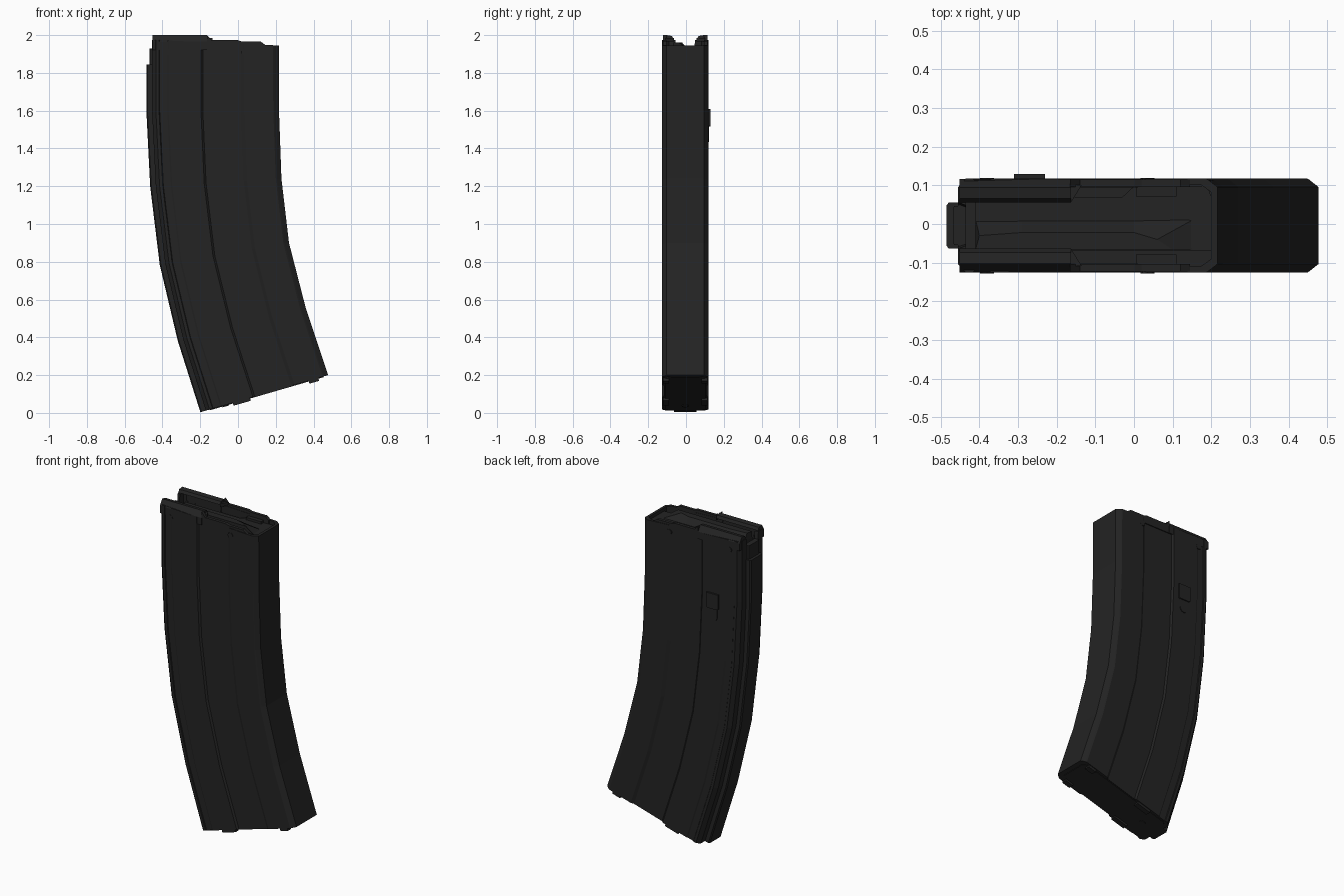
import bpy, bmesh, math
from mathutils import Vector

if "Cube" in bpy.data.objects:
    bpy.data.objects.remove(bpy.data.objects["Cube"])

YC = -0.004   # body centre in y
H = 0.122     # body half thickness
# stations bottom to top: back edge (x, z) and front edge (x, z)
STATIONS = [((-0.17, 0.012), (0.477, 0.2)), ((-0.29, 0.39), (0.36, 0.55)),
            ((-0.385, 0.79), (0.27, 0.9)), ((-0.435, 1.2), (0.23, 1.24)),
            ((-0.455, 1.6), (0.217, 1.6)), ((-0.455, 1.975), (0.216, 1.945))]

mat = bpy.data.materials.new("black_metal")
mat.diffuse_color = (0.017, 0.017, 0.017, 1)
mat.use_nodes = True
mat.node_tree.nodes["Principled BSDF"].inputs["Base Color"].default_value = mat.diffuse_color


def finish(name, bm):
    bmesh.ops.recalc_face_normals(bm, faces=bm.faces[:])
    me = bpy.data.meshes.new(name)
    bm.to_mesh(me)
    bm.free()
    me.materials.append(mat)
    ob = bpy.data.objects.new(name, me)
    bpy.context.collection.objects.link(ob)
    return ob


def loft(name, rings):
    bm = bmesh.new()
    loops = [[bm.verts.new(p) for p in r] for r in rings]
    n = len(loops[0])
    for a, b in zip(loops, loops[1:]):
        for i in range(n):
            bm.faces.new((a[i], a[(i + 1) % n], b[(i + 1) % n], b[i]))
    bm.faces.new(loops[0])
    bm.faces.new(loops[-1])
    return finish(name, bm)


def prism(name, pts, axis, lo, hi):
    """Extrude a 2D outline along x (yz outline), y (xz) or z (xy)."""
    def put(p, v):
        return {'x': (v, p[0], p[1]), 'y': (p[0], v, p[1]), 'z': (p[0], p[1], v)}[axis]
    return loft(name, [[put(p, lo) for p in pts], [put(p, hi) for p in pts]])


def rect(a0, a1, b0, b1):
    return [(a0, b0), (a1, b0), (a1, b1), (a0, b1)]


def at(st, f, y, dz=0.0):
    (lx, lz), (rx, rz) = st
    return Vector((lx + (rx - lx) * f, YC + y, lz + (rz - lz) * f + dz))


# curved body: cross-section with chamfered corners and a sunken side channel
half = [(0, 0.055), (0, 0.06), (0, 0.1), (0.03, H), (0.055, H), (0.06, H - 0.004),
        (0.12, H - 0.004), (0.13, H), (0.385, H), (0.4, H - 0.009), (0.70, H - 0.009),
        (0.725, H), (0.955, H), (0.965, H - 0.004), (1, 0.1)]
section = half + [(f, -y) for f, y in reversed(half)]


def notch(f, y):   # back wall is cut low between the lips
    return -0.045 if f == 0 and abs(y) < 0.057 else 0.0


rings = [[at(s, f, y) for f, y in section] for s in STATIONS[:-1]]
top = STATIONS[-1]
rings.append([at(top, f, y, notch(f, y)) for f, y in section])
rings.append([at(top, 0.03 + 0.945 * f, y * 0.87, notch(f, y)) for f, y in section])
rings.append([at(top, 0.03 + 0.945 * f, y * 0.87, -0.12) for f, y in section])
loft("magazine_body", rings)


# back spine, in two steps
def spine(name, depth, w, z_top):
    sts = STATIONS[:-1] + [((-0.455, z_top), (0.216, z_top))]
    sec = [(0.01, -w), (-depth * 0.8, -w), (-depth, -w + 0.008),
           (-depth, w - 0.008), (-depth * 0.8, w), (0.01, w)]
    loft(name, [[at(s, f, y) for f, y in sec] for s in sts])


spine("back_spine", 0.045, 0.06, 1.845)
spine("back_spine_upper", 0.02, 0.05, 1.93)

# feed lips and the lower side walls ahead of them
lip = [(0.1, 1.92), (0.121, 1.92), (0.121, 1.965), (0.098, 2.0), (0.07, 1.995),
       (0.06, 1.978), (0.09, 1.975), (0.1, 1.96)]
wall = [(-0.165, 1.92), (-0.165, 2.0), (-0.14, 1.973), (0.0, 1.973), (0.02, 1.966),
        (0.12, 1.966), (0.145, 1.948), (0.145, 1.92)]
for side, s in (("left", -1), ("right", 1)):
    prism("feed_lip_" + side, [(YC + s * y, z) for y, z in lip], 'x', -0.452, -0.163)
    prism("lip_wall_" + side, wall, 'y', YC + s * 0.1, YC + s * 0.119)
    # tapered end of the lip
    prism("lip_end_" + side, [(-0.163, YC + s * 0.06), (-0.135, YC + s * 0.105),
                              (-0.163, YC + s * 0.105)], 'z', 1.965, 1.985)
    # small guide tab near the front
    prism("guide_tab_" + side, rect(0.005, 0.11, YC + s * 0.075, YC + s * 0.106),
          'z', 1.925, 1.94)
    # dimples under the rim
    for i, x in enumerate((-0.38, 0.035)):
        disc = [(x + 0.018 * math.cos(a * math.pi / 4), 1.91 + 0.018 * math.sin(a * math.pi / 4))
                for a in range(8)]
        prism(f"dimple_{side}_{i}", disc, 'y', YC + s * 0.1, YC + s * 0.1235)

# follower: deck with an offset ridge
prism("follower_deck", [(-0.41, -0.07), (0.2, -0.07), (0.2, 0.07), (0.19, 0.098),
                        (0.0, 0.098), (-0.03, 0.07), (-0.41, 0.07)], 'z', 1.84, 1.925)
ridge_low = [(-0.41, -0.066), (0.16, -0.066), (0.16, 0.015), (0.0, 0.012), (-0.29, 0.012), (-0.41, 0.012)]
ridge_high = [(-0.41, -0.066), (0.1, -0.066), (0.06, -0.04), (0.0, -0.022), (-0.29, -0.022), (-0.40, -0.03)]
loft("follower_ridge", [[(x, y, 1.92) for x, y in ridge_low],
                        [(x, y, 1.962) for x, y in ridge_high]])

# catch block on the back side, with a rounded tab below it
prism("catch_block", [(-0.31, 1.52), (-0.3, 1.515), (-0.24, 1.515), (-0.23, 1.52),
                      (-0.23, 1.61), (-0.31, 1.61)], 'y', 0.1, 0.129)
tab = [(-0.3, 1.52)] + [(-0.27 + 0.03 * math.cos(a), 1.465 + 0.03 * math.sin(a))
                        for a in [math.pi + i * math.pi / 6 for i in range(7)]] + [(-0.24, 1.52)]
prism("catch_tab", tab, 'y', 0.1, YC + H + 0.004)

# floor plate, its side tabs and a round boss, all set square to the slanted bottom
B = STATIONS[0]
DOWN = Vector((0.28, 0, -0.96))


def floor_part(name, pts, depth):
    loft(name, [[at(B, f, y) - DOWN * 0.02 for f, y in pts],
                [at(B, f, y) + DOWN * depth for f, y in pts]])


floor_part("floor_plate", [(0.03, -0.09), (0.06, -0.108), (0.93, -0.108), (0.96, -0.075),
                           (0.96, 0.075), (0.93, 0.108), (0.06, 0.108), (0.03, 0.09)], 0.004)
for side, s in (("left", -1), ("right", 1)):
    for i, (f0, f1) in enumerate(((0.22, 0.36), (0.84, 0.92))):
        floor_part(f"floor_tab_{side}_{i}", rect(f0, f1, s * 0.085, s * 0.117), 0.016)
floor_part("floor_boss", [(0.16 + 0.028 * math.cos(i * math.pi / 6), 0.018 * math.sin(i * math.pi / 6))
                          for i in range(12)], 0.008)
